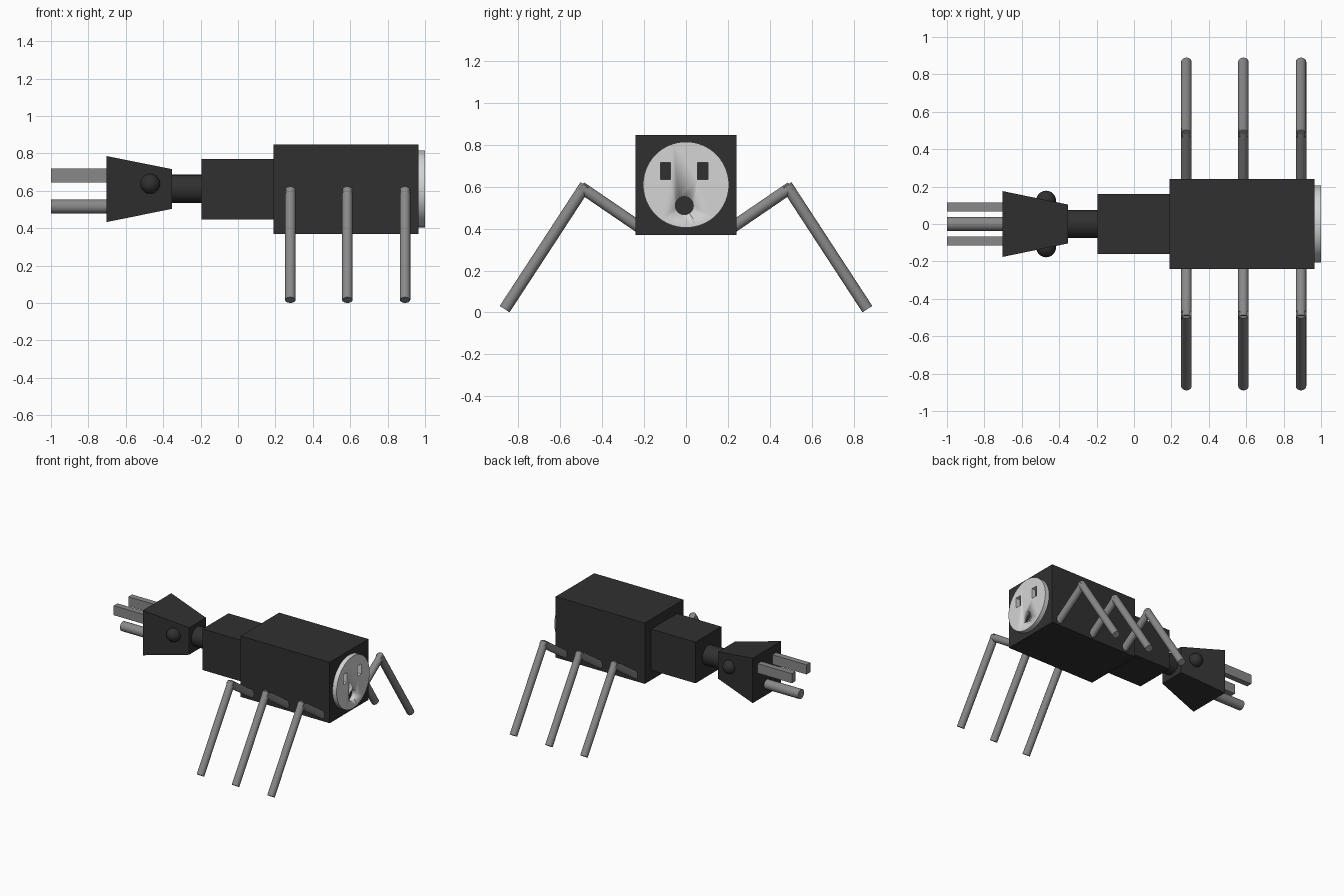
import bpy, math
from mathutils import Vector

if "Cube" in bpy.data.objects:
    bpy.data.objects.remove(bpy.data.objects["Cube"])


def material(name, v):
    m = bpy.data.materials.new(name)
    m.diffuse_color = (v, v, v, 1)
    m.use_nodes = True
    m.node_tree.nodes["Principled BSDF"].inputs["Base Color"].default_value = m.diffuse_color
    return m


BLACK = material("black plastic", 0.03)
METAL = material("grey metal", 0.25)
PALE = material("pale face plate", 0.66)


def finish(name, mat, smooth=False):
    o = bpy.context.object
    o.name = name
    o.data.materials.append(mat)
    if smooth:
        bpy.ops.object.shade_smooth_by_angle(angle=math.radians(35))
    return o


def box(name, mat, x, y, z):
    """Box from (min, max) ranges."""
    lo, hi = Vector((x[0], y[0], z[0])), Vector((x[1], y[1], z[1]))
    bpy.ops.mesh.primitive_cube_add(size=1, location=(lo + hi) / 2)
    o = finish(name, mat)
    o.scale = hi - lo
    bpy.ops.object.transform_apply(location=False, rotation=False, scale=True)
    return o


def rod(name, mat, a, b, r, sides=32):
    """Cylinder between two points."""
    a, b = Vector(a), Vector(b)
    bpy.ops.mesh.primitive_cylinder_add(
        vertices=sides, radius=r, depth=(b - a).length, location=(a + b) / 2,
        rotation=(b - a).to_track_quat('Z', 'Y').to_euler())
    return finish(name, mat, True)


# Body blocks and neck
box("body", BLACK, (0.19, 0.965), (-0.24, 0.24), (0.37, 0.848))
box("chest", BLACK, (-0.195, 0.19), (-0.16, 0.16), (0.447, 0.77))
rod("neck", BLACK, (-0.37, 0, 0.61), (-0.18, 0, 0.61), 0.076)

# Tapered plug head
head = box("head", BLACK, (-0.703, -0.352), (-0.176, 0.176), (0.433, 0.786))
for v in head.data.vertices:
    if v.co.x > 0:
        v.co.y *= 0.59
        v.co.z *= 0.60

# Eyes and plug blades on both sides
for s, side in ((-1, "right"), (1, "left")):
    bpy.ops.mesh.primitive_uv_sphere_add(segments=32, ring_count=16, radius=0.053,
                                         location=(-0.47, s * 0.125, 0.637))
    finish(side + "_eye", BLACK, True)
    y = sorted((s * 0.068, s * 0.114))
    box(side + "_blade", METAL, (-1, -0.69), y, (0.645, 0.72))

# Round ground pin
rod("ground_pin", METAL, (-1, 0, 0.516), (-0.69, 0, 0.516), 0.037)

# Socket face with three holes cut through to the body
plate = rod("socket_plate", PALE, (0.964, 0, 0.61), (1, 0, 0.61), 0.205, 64)
cutters = [
    box("slot_cutter_a", PALE, (0.9, 1.1), (-0.121, -0.074), (0.635, 0.715)),
    box("slot_cutter_b", PALE, (0.9, 1.1), (0.056, 0.104), (0.635, 0.715)),
    rod("pin_cutter", PALE, (0.9, 0, 0.51), (1.1, 0, 0.51), 0.043),
]
cutters[2].location.y = -0.008
bpy.context.view_layer.objects.active = plate
for c in cutters:
    m = plate.modifiers.new("hole", 'BOOLEAN')
    m.operation = 'DIFFERENCE'
    m.solver = 'EXACT'
    m.object = c
    bpy.ops.object.modifier_apply(modifier=m.name)
for c in cutters:
    bpy.data.objects.remove(c)

# Six bent legs
for s, side in ((-1, "right"), (1, "left")):
    for x, pos in ((0.28, "front"), (0.585, "middle"), (0.893, "rear")):
        rod(f"{side}_{pos}_upper_leg", METAL,
            (x, s * 0.2, 0.392), (x, s * 0.502, 0.598), 0.028)
        rod(f"{side}_{pos}_lower_leg", METAL,
            (x, s * 0.48, 0.607), (x, s * 0.866, 0.016), 0.028)
